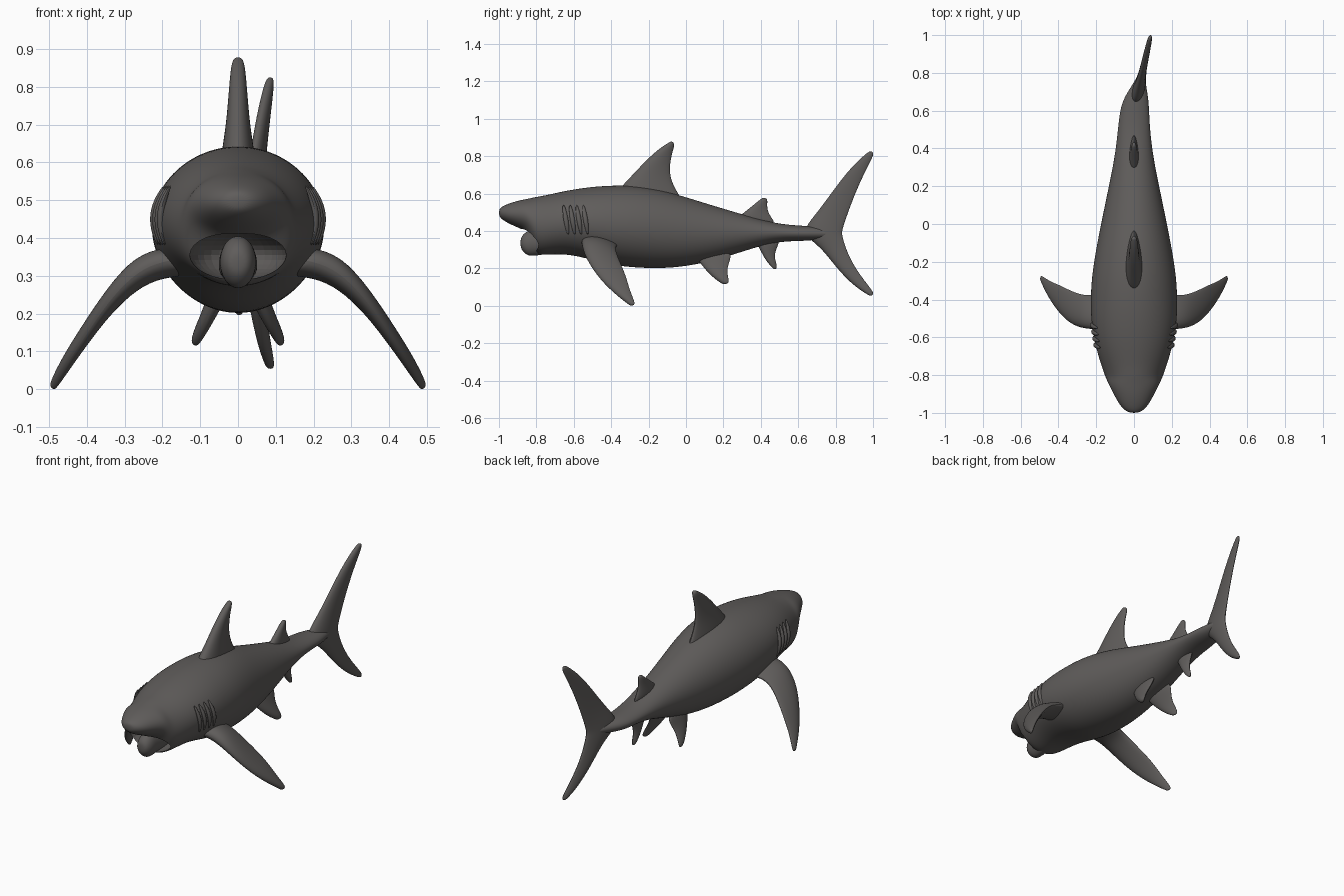
import bpy, bmesh, math
from mathutils import Vector

skin = bpy.data.materials.new("dark grey skin")
skin.diffuse_color = (0.115, 0.108, 0.104, 1)


def smooth(ob, angle=50):
    bpy.ops.object.select_all(action='DESELECT')
    ob.select_set(True)
    bpy.context.view_layer.objects.active = ob
    bpy.ops.object.shade_smooth_by_angle(angle=math.radians(angle))


def loft(name, rings, subdiv=2):
    """Skin a closed surface through rings of equal point count."""
    bm = bmesh.new()
    loops = [[bm.verts.new(p) for p in r] for r in rings]
    n = len(loops[0])
    for a, b in zip(loops, loops[1:]):
        for i in range(n):
            bm.faces.new((a[i], a[(i + 1) % n], b[(i + 1) % n], b[i]))
    bm.faces.new(loops[0])
    bm.faces.new(loops[-1])
    bmesh.ops.recalc_face_normals(bm, faces=bm.faces)
    me = bpy.data.meshes.new(name)
    bm.to_mesh(me)
    bm.free()
    me.materials.append(skin)
    ob = bpy.data.objects.new(name, me)
    bpy.context.collection.objects.link(ob)
    if subdiv:
        m = ob.modifiers.new("round", 'SUBSURF')
        m.levels = m.render_levels = subdiv
    smooth(ob)
    return ob


def body_ring(y, top, bottom, width, x=0.0, n=24):
    mid, half = (top + bottom) / 2, (top - bottom) / 2
    return [(x + width * math.cos(2 * math.pi * i / n), y,
             mid + half * math.sin(2 * math.pi * i / n)) for i in range(n)]


def fin(name, stations, normal, n=12):
    """Stations are (leading point, trailing point, half thickness)."""
    nv = Vector(normal).normalized()
    rings = []
    for lead, trail, t in stations:
        a, b = Vector(lead), Vector(trail)
        ring = []
        for i in range(n):
            c = math.cos(2 * math.pi * i / n)
            s = math.sin(2 * math.pi * i / n)
            ring.append((a + b) / 2 + (a - b) / 2 * c + nv * t * s * (1 + 0.35 * c))
        rings.append(ring)
    return loft(name, rings)


def flat_fin(name, stations, bend=lambda y: 0.0):
    """Upright fin given by (y, z) edges."""
    return fin(name, [((bend(ly), ly, lz), (bend(ty), ty, tz), t)
                      for ly, lz, ty, tz, t in stations], (1, 0, 0))


# Body: y, top, bottom, half width, x offset
body = loft("body", [body_ring(*r) for r in [
    (-1.00, .515, .480, .022), (-.985, .530, .462, .052), (-.95, .546, .440, .082),
    (-.90, .562, .418, .108), (-.85, .572, .395, .135), (-.815, .580, .300, .150),
    (-.79, .585, .272, .160), (-.75, .592, .270, .174), (-.68, .608, .275, .196),
    (-.60, .624, .268, .215), (-.50, .638, .243, .230), (-.40, .645, .216, .232),
    (-.28, .645, .202, .226), (-.14, .624, .197, .204), (.00, .582, .208, .176),
    (.15, .535, .240, .145), (.30, .490, .288, .113), (.42, .455, .326, .094),
    (.52, .435, .344, .084), (.62, .428, .346, .076, .004), (.68, .424, .350, .060, .014),
    (.74, .415, .358, .035, .028), (.80, .400, .370, .014, .042)]])

# Open mouth carved into the head
bpy.ops.mesh.primitive_uv_sphere_add(segments=32, ring_count=16, radius=1,
                                     location=(0, -.80, .355))
cutter = bpy.context.object
cutter.name = "mouth_cutter"
cutter.scale = (.128, .17, .066)
cutter.data.materials.append(skin)
cutter.hide_render = True
cutter.hide_set(True)
cut = body.modifiers.new("mouth", 'BOOLEAN')
cut.operation = 'DIFFERENCE'
cut.solver = 'EXACT'
cut.object = cutter

# Tongue hanging out of the mouth
loft("tongue", [body_ring(*r, n=12) for r in [
    (-.64, .330, .285, .050), (-.74, .385, .275, .055), (-.80, .412, .265, .050),
    (-.845, .405, .262, .050), (-.875, .380, .290, .036), (-.885, .355, .315, .018)]])

# Upright fins
flat_fin("dorsal_fin", [
    (-.40, .58, .02, .52, .052), (-.34, .652, -.045, .610, .042),
    (-.28, .710, -.080, .680, .032), (-.215, .780, -.085, .745, .026),
    (-.14, .845, -.075, .810, .021), (-.09, .874, -.062, .850, .016),
    (-.078, .880, -.064, .872, .009)])
flat_fin("second_dorsal_fin", [
    (.25, .46, .50, .42, .028), (.31, .500, .455, .475, .022),
    (.36, .540, .434, .515, .017), (.40, .572, .436, .555, .013),
    (.415, .580, .434, .573, .007)])
flat_fin("anal_fin", [
    (.36, .36, .52, .37, .026), (.395, .300, .480, .300, .020),
    (.42, .250, .474, .255, .016), (.455, .208, .486, .220, .013),
    (.472, .193, .486, .198, .007)], lambda y: .003)
flat_fin("tail_fin", [
    (.985, .830, 1.004, .820, .008), (.955, .808, .998, .790, .013),
    (.88, .740, .945, .690, .016), (.79, .625, .895, .570, .018),
    (.70, .500, .858, .465, .023), (.62, .410, .838, .400, .034),
    (.65, .360, .838, .375, .032), (.725, .305, .862, .290, .022),
    (.80, .205, .905, .205, .018), (.89, .110, .955, .135, .016),
    (.965, .062, .998, .080, .013), (.988, .050, 1.004, .060, .008)],
    lambda y: .088 * max(0, (y - .6) / .4))

# Paired fins and gills
for side, s in (("left", -1), ("right", 1)):
    fin(side + "_pectoral_fin", [
        ((s * .13, -.57, .35), (s * .13, -.35, .33), .060),
        ((s * .22, -.56, .335), (s * .21, -.37, .320), .046),
        ((s * .28, -.555, .300), (s * .27, -.375, .298), .034),
        ((s * .345, -.525, .230), (s * .335, -.350, .235), .025),
        ((s * .405, -.460, .138), (s * .400, -.318, .160), .020),
        ((s * .455, -.380, .063), (s * .450, -.300, .085), .017),
        ((s * .486, -.310, .010), (s * .488, -.273, .020), .012),
        ((s * .492, -.295, .000), (s * .494, -.275, .005), .007)], (s * .75, 0, .65))
    fin(side + "_pelvic_fin", [
        ((s * .03, .03, .29), (s * .05, .26, .30), .028),
        ((s * .06, .075, .225), (s * .07, .232, .230), .022),
        ((s * .085, .120, .172), (s * .092, .220, .185), .018),
        ((s * .108, .175, .128), (s * .114, .230, .140), .014),
        ((s * .116, .205, .113), (s * .119, .228, .120), .007)], (s * .85, 0, .5))
    # Gill ridges follow the curve of the flank
    for g in range(4):
        y0 = -.64 + .035 * g
        half_w = .206 + .006 * g
        rings = []
        for k in range(7):
            a = math.radians(-20 + 50 * k / 6)
            w = .004 + .007 * math.sin(math.pi * k / 6)
            c = Vector((s * half_w * math.cos(a), y0 - .03 * math.sin(a),
                        .445 + .19 * math.sin(a)))
            rings.append([c + Vector((w * math.cos(math.pi * j / 4),
                                      1.3 * w * math.sin(math.pi * j / 4), 0))
                          for j in range(8)])
        loft(f"{side}_gill_{g + 1}", rings, 1)
